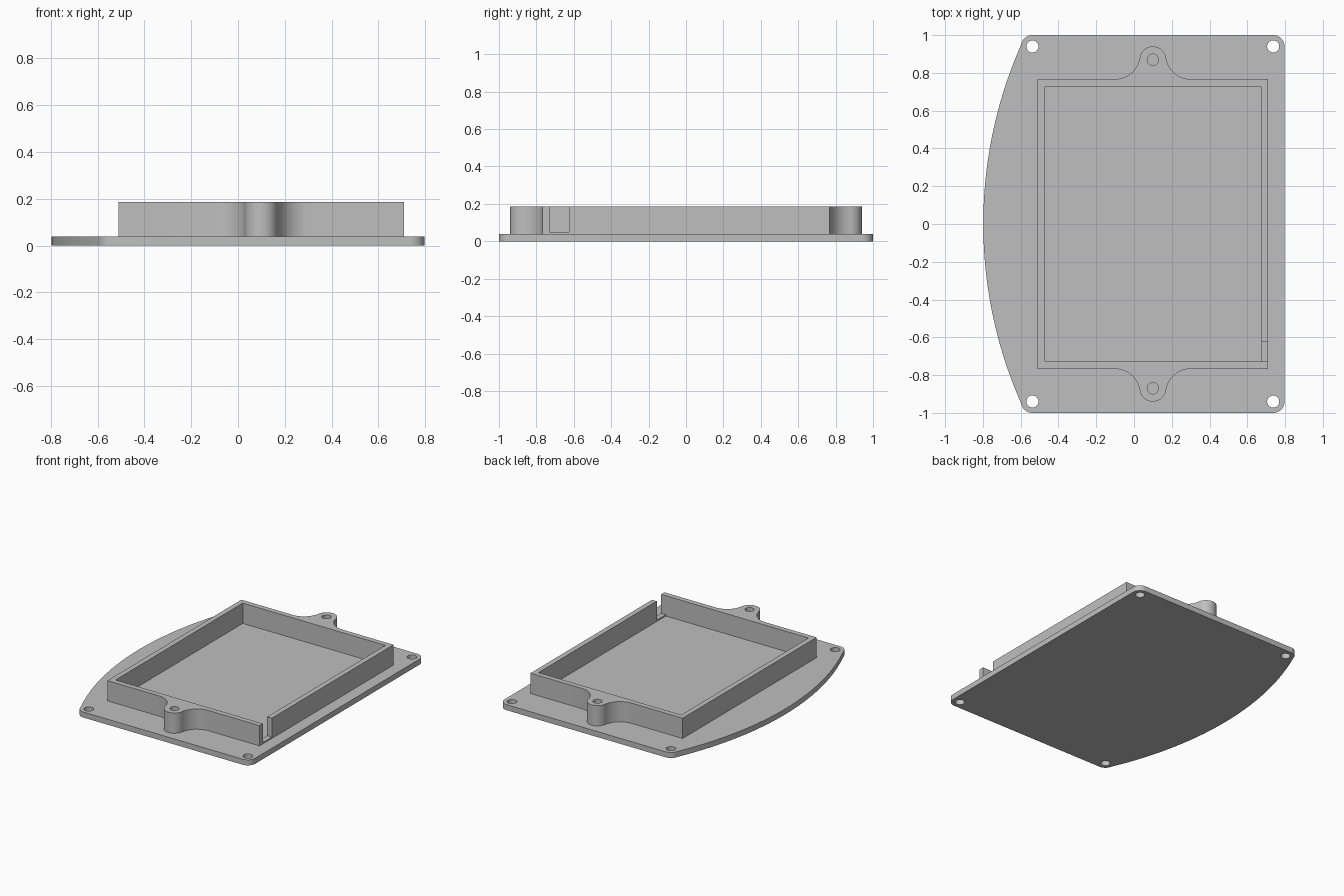
import bpy, bmesh
from math import sin, cos, pi, atan2, sqrt

if "Cube" in bpy.data.objects:
    bpy.data.objects.remove(bpy.data.objects["Cube"], do_unlink=True)

grey = bpy.data.materials.new("light_grey")
grey.use_nodes = True
colour = (0.52, 0.52, 0.52, 1)
grey.diffuse_color = colour
grey.node_tree.nodes["Principled BSDF"].inputs["Base Color"].default_value = colour


def arc(cx, cy, r, a0, a1, n=12):
    return [(cx + r * cos(a0 + (a1 - a0) * i / n), cy + r * sin(a0 + (a1 - a0) * i / n))
            for i in range(n + 1)]


def circle(cx, cy, r, n=40):
    return arc(cx, cy, r, 0, 2 * pi, n)[:-1]


def flip_y(points):
    return [(x, -y) for x, y in reversed(points)]


def slab(name, outlines, z0, z1):
    """Extrude an outline, with any holes after it, from z0 to z1."""
    curve = bpy.data.curves.new(name, "CURVE")
    curve.dimensions = "2D"
    curve.fill_mode = "BOTH"
    curve.extrude = (z1 - z0) / 2
    for points in outlines:
        spline = curve.splines.new("POLY")
        spline.points.add(len(points) - 1)
        for p, (x, y) in zip(spline.points, points):
            p.co = (x, y, 0, 1)
        spline.use_cyclic_u = True
    temp = bpy.data.objects.new(name + "_outline", curve)
    bpy.context.collection.objects.link(temp)
    bpy.context.view_layer.update()
    evaluated = temp.evaluated_get(bpy.context.evaluated_depsgraph_get())
    mesh = bpy.data.meshes.new_from_object(evaluated)
    bpy.data.objects.remove(temp, do_unlink=True)
    bm = bmesh.new()
    bm.from_mesh(mesh)
    bmesh.ops.remove_doubles(bm, verts=bm.verts, dist=1e-5)
    bmesh.ops.translate(bm, verts=bm.verts, vec=(0, 0, (z0 + z1) / 2))
    bmesh.ops.recalc_face_normals(bm, faces=bm.faces)
    bm.to_mesh(mesh)
    bm.free()
    mesh.materials.clear()
    mesh.materials.append(grey)
    obj = bpy.data.objects.new(name, mesh)
    bpy.context.collection.objects.link(obj)
    return obj


def smooth(obj):
    bpy.ops.object.select_all(action="DESELECT")
    obj.select_set(True)
    bpy.context.view_layer.objects.active = obj
    bpy.ops.object.shade_smooth_by_angle(angle=0.5)


PLATE_TOP, WALL_TOP = 0.04, 0.187

# Base plate: rounded corners around the screw holes, bowed left side
corner, hole_y = 0.06, 0.94
left_x, right_x = -0.538, 0.737
bow_r = 2.348
bow_x = -0.798 + bow_r
bow_angle = atan2(hole_y, bow_x - left_x)
upper = (arc(right_x, hole_y, corner, 0, pi / 2)
         + arc(left_x, hole_y, corner, pi / 2, pi - bow_angle)
         + arc(bow_x, 0, bow_r, pi - bow_angle, pi, 32)[1:])
plate_outline = upper + flip_y(upper)[1:]
screw_holes = [circle(x, y, 0.032) for x in (left_x, right_x) for y in (-hole_y, hole_y)]
plate = slab("base_plate", [plate_outline] + screw_holes, 0, PLATE_TOP)
smooth(plate)

# Raised wall: rectangular ring with a filleted screw boss at each end
x0, x1, y1, thick = -0.51, 0.71, 0.767, 0.038
boss_x, boss_y, boss_r = 0.1, 0.87, 0.07
fillet_r, reach = 0.132, 0.2
fillet_y = y1 + fillet_r
a = atan2(fillet_y - boss_y, reach)
half = ([(x1, y1)]
        + arc(boss_x + reach, fillet_y, fillet_r, 1.5 * pi, pi + a)
        + arc(boss_x, boss_y, boss_r, a, pi - a, 24)[1:]
        + arc(boss_x - reach, fillet_y, fillet_r, -a, -pi / 2)[1:]
        + [(x0, y1)])
ix0, ix1, iy = x0 + thick, x1 - thick, y1 - thick
inner = [(ix0, -iy), (ix1, -iy), (ix1, iy), (ix0, iy)]
boss_holes = [circle(boss_x, s * boss_y, 0.03) for s in (-1, 1)]
wall = slab("raised_wall", [half + flip_y(half), inner] + boss_holes, PLATE_TOP, WALL_TOP)

# Cable slot through the right-hand side of the wall
slot = slab("slot_cutter", [[(ix1 - 0.03, -iy), (x1 + 0.05, -iy),
                             (x1 + 0.05, -0.625), (ix1 - 0.03, -0.625)]], 0.05, 0.3)
slot.hide_render = True
cut = wall.modifiers.new("slot", "BOOLEAN")
cut.operation = "DIFFERENCE"
cut.solver = "EXACT"
cut.object = slot
bpy.context.view_layer.update()
cut_mesh = bpy.data.meshes.new_from_object(
    wall.evaluated_get(bpy.context.evaluated_depsgraph_get()))
wall.modifiers.clear()
wall.data = cut_mesh
bpy.data.objects.remove(slot, do_unlink=True)
smooth(wall)
